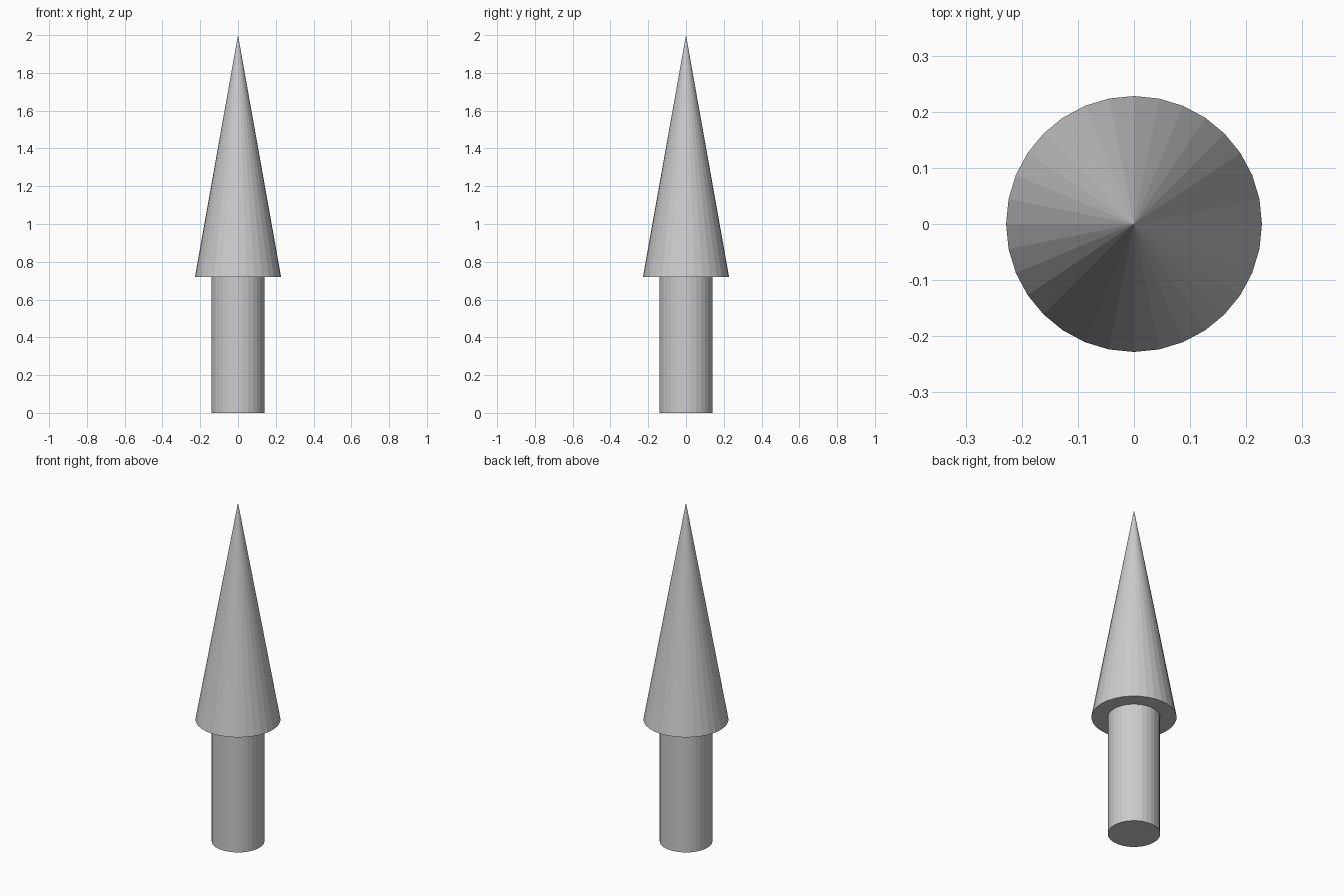
import bpy

if "Cube" in bpy.data.objects:
    bpy.data.objects.remove(bpy.data.objects["Cube"])

SIDES = 32
SHOULDER_Z = 0.72
TOP_Z = 2.0

# Straight round shaft
bpy.ops.mesh.primitive_cylinder_add(
    vertices=SIDES, radius=0.141, depth=SHOULDER_Z, location=(0, 0, SHOULDER_Z / 2))
bpy.context.object.name = "shaft"

# Pointed tip, wider than the shaft, with a closed underside
bpy.ops.mesh.primitive_cone_add(
    vertices=SIDES, radius1=0.228, radius2=0, depth=TOP_Z - SHOULDER_Z,
    location=(0, 0, (TOP_Z + SHOULDER_Z) / 2))
bpy.context.object.name = "pointed_tip"
